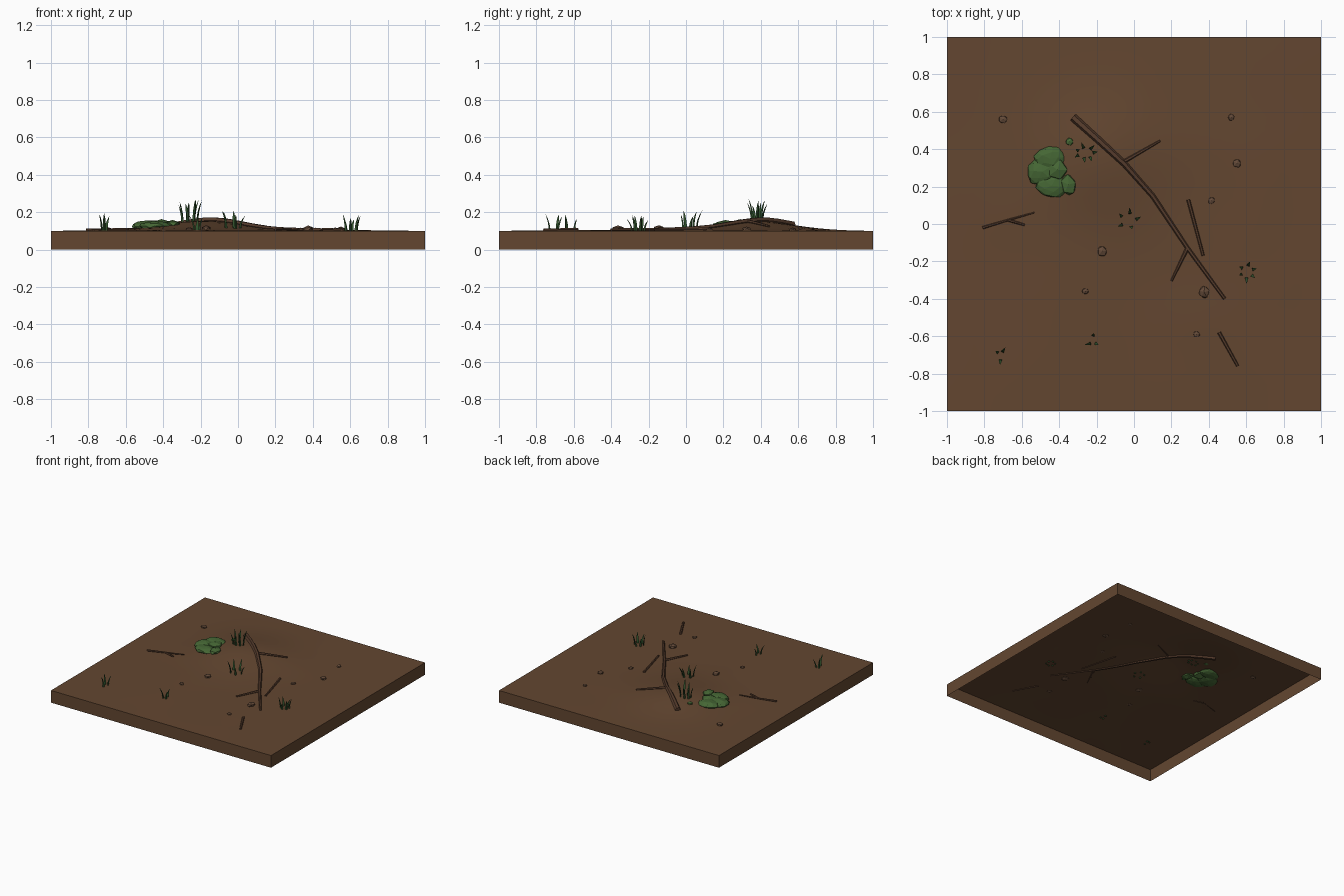
import bpy, bmesh, math, random
from mathutils import Vector, Matrix, noise

if "Cube" in bpy.data.objects:
    bpy.data.objects.remove(bpy.data.objects["Cube"])

random.seed(4)

def material(name, rgb):
    m = bpy.data.materials.new(name)
    m.diffuse_color = (*rgb, 1)
    m.use_nodes = True
    m.node_tree.nodes["Principled BSDF"].inputs["Base Color"].default_value = m.diffuse_color
    return m

SOIL = material("soil brown", (0.125, 0.062, 0.030))
BARK = material("bark brown", (0.095, 0.046, 0.026))
STONE = material("stone brown", (0.125, 0.068, 0.040))
MOSS = material("moss green", (0.060, 0.135, 0.035))
GRASS = material("grass green", (0.030, 0.085, 0.025))

def finish(name, bm, mat):
    me = bpy.data.meshes.new(name)
    bm.to_mesh(me)
    bm.free()
    me.materials.append(mat)
    ob = bpy.data.objects.new(name, me)
    bpy.context.collection.objects.link(ob)
    return ob

def ground_z(x, y):
    """Soil height: a slight swell plus one mound."""
    fade = max(0, (1 - x * x) * (1 - y * y))
    d2 = (x + 0.2) ** 2 + (y - 0.4) ** 2
    bump = 0.004 * noise.noise(Vector((x * 3, y * 3, 0.5)))
    return 0.1 + fade * (0.005 + bump + 0.058 * math.exp(-d2 / 0.11))

# Soil slab: top sheet with a skirt, open below
bm = bmesh.new()
bmesh.ops.create_grid(bm, x_segments=28, y_segments=28, size=1)
for v in bm.verts:
    v.co.z = ground_z(v.co.x, v.co.y)
bmesh.ops.recalc_face_normals(bm, faces=bm.faces)
if sum(f.normal.z for f in bm.faces) < 0:
    bmesh.ops.reverse_faces(bm, faces=bm.faces)
rim = [e for e in bm.edges if e.is_boundary]
out = bmesh.ops.extrude_edge_only(bm, edges=rim)
for v in out["geom"]:
    if isinstance(v, bmesh.types.BMVert):
        v.co.z = 0
bmesh.ops.recalc_face_normals(bm, faces=bm.faces)
if sum(f.normal.z for f in bm.faces) < 0:
    bmesh.ops.reverse_faces(bm, faces=bm.faces)
slab = finish("soil_slab", bm, SOIL)
for p in slab.data.polygons:
    p.use_smooth = True
bpy.context.view_layer.objects.active = slab
slab.select_set(True)
bpy.ops.object.shade_smooth_by_angle(angle=math.radians(30))

def tube(bm, pts, radii, sides=6):
    """Tapered faceted tube with closed ends."""
    rings = []
    for i, p in enumerate(pts):
        t = (pts[min(i + 1, len(pts) - 1)] - pts[max(i - 1, 0)]).normalized()
        side = t.cross(Vector((0, 0, 1))).normalized()
        up = side.cross(t)
        rings.append([bm.verts.new(p + radii[i] * (math.cos(a) * side + math.sin(a) * up))
                      for a in (2 * math.pi * k / sides for k in range(sides))])
    for a, b in zip(rings, rings[1:]):
        for k in range(sides):
            n = (k + 1) % sides
            bm.faces.new((a[k], a[n], b[n], b[k]))
    bm.faces.new(rings[0])
    bm.faces.new(rings[-1])

def stick(bm, path, r0, r1, steps=3, lift=0.004):
    """Stick lying on the soil along a 2D path."""
    flat = []
    for (ax, ay), (bx, by) in zip(path, path[1:]):
        flat += [(ax + (bx - ax) * k / steps, ay + (by - ay) * k / steps) for k in range(steps)]
    flat.append(path[-1])
    n = len(flat) - 1
    pts = [Vector((x, y, ground_z(x, y) + lift)) for x, y in flat]
    tube(bm, pts, [r0 + (r1 - r0) * i / n for i in range(n + 1)])

# Sticks: first path is the stem, the rest are side shoots
STICKS = {
    "main_branch": ([(-.325, .57), (-.18, .44), (-.05, .32), (.1, .15), (.28, -.12), (.485, -.4)],
                    .022, [[(-.06, .33), (.14, .445)], [(.285, -.13), (.2, -.305)]]),
    "left_twig": ([(-.81, -.02), (-.67, .022), (-.53, .062)], .008, [[(-.67, .02), (-.585, -.005)]]),
    "right_twig": ([(.29, .13), (.37, -.17)], .010, []),
    "front_twig": ([(.455, -.58), (.555, -.76)], .010, []),
}
for name, (stem, r, shoots) in STICKS.items():
    bm = bmesh.new()
    stick(bm, stem, r, r * 0.4 if shoots else r * 0.8)
    for s in shoots:
        stick(bm, s, min(r, .011), .006)
    bmesh.ops.recalc_face_normals(bm, faces=bm.faces)
    finish(name, bm, BARK)

def lump(bm, x, y, rx, ry, rz, lift=0.0, rough=0.12, turn=0.0, sub=1):
    """Rough flattened ball sunk into the soil."""
    vs = bmesh.ops.create_icosphere(bm, subdivisions=sub, radius=1)["verts"]
    for v in vs:
        v.co *= 1 + random.uniform(-rough, rough)
    m = (Matrix.Translation((x, y, ground_z(x, y) + lift)) @ Matrix.Rotation(turn, 4, 'Z')
         @ Matrix.Diagonal((rx, ry, rz, 1)))
    bmesh.ops.transform(bm, matrix=m, verts=vs)

# Stones
for i, (x, y, r) in enumerate([(-.7, .56, .026), (.52, .57, .02), (.55, .325, .026), (.415, .125, .021),
                               (-.17, -.145, .031), (-.26, -.36, .02), (.375, -.365, .034), (.335, -.59, .02)]):
    bm = bmesh.new()
    lump(bm, x, y, r, r * .9, r * .6, lift=r * .15, turn=i * 1.3)
    finish(f"stone_{i + 1}", bm, STONE)

# Moss cushion
bm = bmesh.new()
for x, y, rx, ry, rz, turn in [(-.45, .35, .085, .065, .028, .1), (-.49, .28, .085, .075, .030, .5),
                               (-.44, .205, .085, .065, .024, -.1), (-.35, .21, .045, .06, .022, .3),
                               (-.41, .29, .06, .06, .030, 0), (-.345, .44, .022, .022, .010, 0)]:
    lump(bm, x, y, rx, ry, rz, 0.004, .07, turn, 2 if rx > .08 else 1)
finish("moss_cushion", bm, MOSS)

def blade(bm, x, y, height, ang, lean, width):
    """Curved triangular-section blade ending in a point."""
    d = Vector((math.cos(ang), math.sin(ang), 0))
    s = Vector((-d.y, d.x, 0))
    base = Vector((x, y, ground_z(x, y) - 0.006))
    prev = None
    for k in range(4):
        t = k / 4
        c = base + d * lean * t * t + Vector((0, 0, height * t))
        w = width * (1 - 0.75 * t * t)
        ring = [bm.verts.new(c + q) for q in (s * w, s * -w, d * w * 0.9)]
        if prev:
            for j in range(3):
                n = (j + 1) % 3
                bm.faces.new((prev[j], prev[n], ring[n], ring[j]))
        prev = ring
    tip = bm.verts.new(base + d * lean + Vector((0, 0, height)))
    for j in range(3):
        bm.faces.new((prev[j], prev[(j + 1) % 3], tip))

# Grass tufts: x, y, spread, height, blade count
for i, (x, y, sx, sy, h, n) in enumerate([(-.715, -.7, .012, .025, .105, 3), (-.22, -.625, .012, .025, .09, 3),
                                          (-.03, .02, .04, .035, .10, 5), (-.26, .38, .04, .025, .125, 7),
                                          (.605, -.255, .03, .03, .09, 6)]):
    bm = bmesh.new()
    for k in range(n):
        a = 2 * math.pi * k / n + 0.6 + i
        blade(bm, x + sx * math.cos(a), y + sy * math.sin(a), h * random.uniform(.7, 1.03),
              a + random.uniform(-.5, .5), random.uniform(.015, .035), .009)
    bmesh.ops.recalc_face_normals(bm, faces=bm.faces)
    finish(f"grass_tuft_{i + 1}", bm, GRASS)
